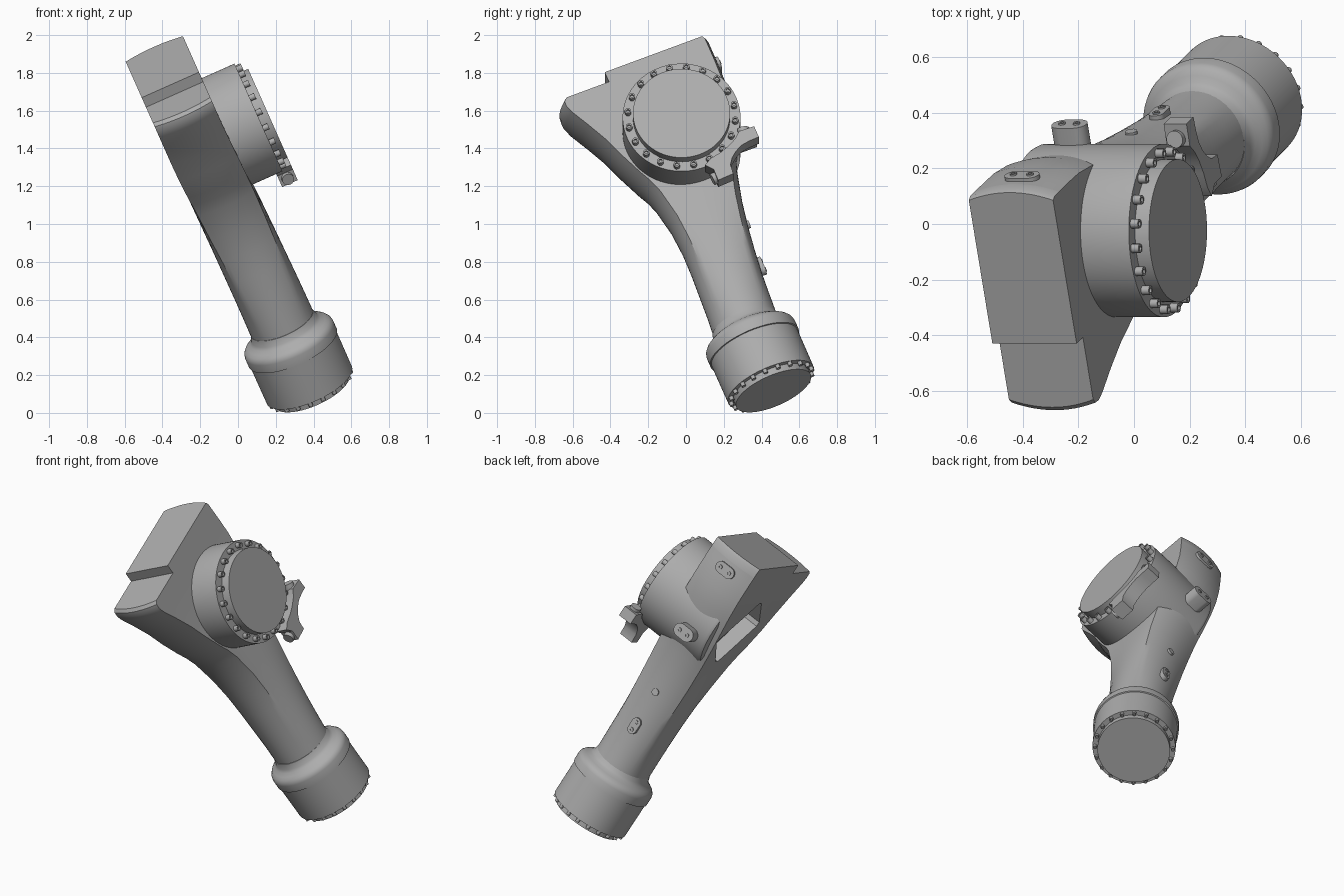
import bpy, bmesh, math
from mathutils import Matrix, Vector

if "Cube" in bpy.data.objects:
    bpy.data.objects.remove(bpy.data.objects["Cube"])

grey = bpy.data.materials.new("machined grey")
grey.diffuse_color = (0.42, 0.42, 0.42, 1)
grey.use_nodes = True
grey.node_tree.nodes["Principled BSDF"].inputs["Base Color"].default_value = grey.diffuse_color

# Link frame: x = joint axis, y = back of the arm, z = along the arm
TILT = Matrix.Rotation(math.radians(-24), 4, 'Y') @ Matrix.Rotation(math.radians(22), 4, 'X')
AXIS = {'x': Vector((1, 0, 0)), 'y': Vector((0, 1, 0)), 'z': Vector((0, 0, 1))}


def finish(name, bm):
    bmesh.ops.recalc_face_normals(bm, faces=bm.faces)
    me = bpy.data.meshes.new(name)
    bm.to_mesh(me)
    bm.free()
    me.materials.append(grey)
    ob = bpy.data.objects.new(name, me)
    bpy.context.collection.objects.link(ob)
    return ob


def loft(bm, rings):
    """Skin a list of closed point rings and cap both ends."""
    vs = [[bm.verts.new(p) for p in ring] for ring in rings]
    n = len(vs[0])
    for lo, hi in zip(vs, vs[1:]):
        for i in range(n):
            j = (i + 1) % n
            bm.faces.new((lo[i], lo[j], hi[j], hi[i]))
    bm.faces.new(vs[0][::-1])
    bm.faces.new(vs[-1])


def turned(bm, origin, axis, profile, n=64, stretch=None):
    """Turn (radius, height) pairs about an axis; stretch pulls it into a stadium."""
    d = AXIS[axis] if isinstance(axis, str) else axis.normalized()
    u = d.orthogonal().normalized()
    v = d.cross(u)
    rings = []
    for r, h in profile:
        ring = []
        for i in range(n):
            t = math.tau * (i + 0.5) / n
            p = (u * math.cos(t) + v * math.sin(t)) * r
            if stretch:
                p += stretch * (1 if p.dot(stretch) > 0 else -1)
            ring.append(Vector(origin) + d * h + p)
        rings.append(ring)
    loft(bm, rings)


def prism(bm, pts, a0, a1):
    loft(bm, [[Vector((a, p, w)) for p, w in pts] for a in (a0, a1)])


def section(w, front, back, centre, half, square, bulge=0.03, k=12):
    """Cross-section blending from round (0) to a bulged slab (1)."""
    hp, mid = (back - front) / 2, (front + back) / 2
    ring = []
    for side in range(4):
        for i in range(k):
            s = -1 + 2 * i / k
            t = math.radians(45 * s + 90 * side)
            x, y = math.cos(t), math.sin(t)
            end = 1 - bulge / hp
            e = end + bulge / hp * (1 - s * s)
            bx, by = [(1, s * end), (-s, e), (-1, -s * end), (s, -e)][side]
            q = square
            ring.append(Vector((centre + half * (x * (1 - q) + bx * q),
                                mid + hp * (y * (1 - q) + by * q), w)))
    return ring


# Arm: round neck flowing into a wide slab with a stepped top
bm = bmesh.new()
rows = [
    (0.10, .230, .590, .405, .178, 0), (0.20, .236, .592, .405, .178, 0),
    (0.31, .245, .598, .405, .177, .1), (0.437, .252, .607, .404, .176, .25),
    (0.57, .260, .622, .402, .175, .4), (0.705, .263, .640, .400, .174, .55),
    (0.85, .255, .665, .397, .173, .7), (1.014, .227, .704, .393, .171, .84),
    (1.09, .203, .728, .390, .170, .9), (1.153, .175, .750, .387, .169, .95),
    (1.28, .125, .790, .383, .168, 1), (1.403, .080, .825, .380, .167, 1),
    (1.52, .024, .842, .379, .166, 1), (1.62, -.028, .845, .379, .166, 1),
    (1.66, -.042, .845, .379, .166, 1), (1.69, -.040, .845, .379, .166, 1),
    (1.707, -.022, .845, .379, .166, 1)]
loft(bm, [section(*r) for r in rows])
arm = finish("arm", bm)

# Raised block on top of the slab
bm = bmesh.new()
block = [section(w, .25, b, .379, .166, 1) for w, b in ((1.69, .845), (1.75, .845), (1.767, .836))]
for ring in block:
    for p in ring:
        if p.y < .3:
            p.y = .25
loft(bm, block)
finish("top_block", bm)

# Joint drum with recessed bolt ring and raised lid
DRUM = Vector((0, .497, 1.293))
bm = bmesh.new()
turned(bm, DRUM, 'x', [(.285, .245), (.303, .252), (.312, .27), (.312, .735),
                       (.257, .735), (.257, .79)], 96)
drum = finish("joint_drum", bm)

# Rectangular pocket in the slab behind the drum
bm = bmesh.new()
prism(bm, [(.44, 1.5), (.47, 1.495), (.72, 1.25), (.725, 1.22), (.54, 1.07),
           (.51, 1.07), (.28, 1.32), (.28, 1.35)], .1, .31)
cutter = finish("pocket_cutter", bm)
cutter.hide_render = True
for ob in (arm, drum):
    mod = ob.modifiers.new("pocket", 'BOOLEAN')
    mod.object, mod.operation, mod.solver = cutter, 'DIFFERENCE', 'EXACT'
    bpy.context.view_layer.objects.active = ob
    bpy.ops.object.modifier_apply(modifier=mod.name)
bpy.data.objects.remove(cutter)

# Wrist flange with rounded shoulder, seam, bolt ring and end disc
FLANGE = Vector((.405, .41, 0))
bm = bmesh.new()
turned(bm, FLANGE, 'z', [(.215, -.222), (.215, -.185), (.246, -.185), (.247, .045), (.254, .047),
                         (.254, .095), (.250, .112), (.239, .126), (.222, .138), (.200, .150),
                         (.187, .166), (.178, .20)], 96)
finish("wrist_flange", bm)

# Bolt rings: small socket heads on both flanges
for name, c, ax, r, h, n in (("drum_bolts", DRUM, 'x', .285, .735, 20),
                             ("flange_bolts", FLANGE, 'z', .231, -.185, 20)):
    bm = bmesh.new()
    s = 1 if h > 0 else -1
    for i in range(n):
        t = math.tau * (i + .5) / n
        off = (0, r * math.cos(t), r * math.sin(t)) if ax == 'x' else (r * math.cos(t), r * math.sin(t), 0)
        hs = 1 if ax == 'x' else .7
        turned(bm, c + Vector(off) + AXIS[ax] * h, ax,
               [(.017 * hs, -.005 * s), (.017 * hs, .03 * s * hs), (.009 * hs, .03 * s * hs),
                (.009 * hs, .018 * s * hs)], 12)
    finish(name, bm)


def rim(y, u):
    """Upright offset from the drum centre, turned into the link frame."""
    c, s = math.cos(math.radians(22)), math.sin(math.radians(22))
    return (DRUM.y + c * y + s * u, DRUM.z - s * y + c * u)


# Forked bracket clamped on the drum rim
bm = bmesh.new()
prism(bm, [rim(*p) for p in (
    (.124, -.300), (.154, -.262), (.205, -.228), (.248, -.190), (.282, -.150), (.304, -.105),
    (.384, -.075), (.409, -.137), (.359, -.160), (.318, -.185), (.288, -.220), (.268, -.258),
    (.259, -.298), (.274, -.350), (.194, -.388), (.170, -.325))], .70, .79)
finish("rim_bracket", bm)

# Round pins on the two bracket ends
bm = bmesh.new()
for a, b in (((.335, -.12), (.327, -.07)), ((.22, -.335), (.163, -.365))):
    p, q = Vector((.745, *rim(*a))), Vector((.745, *rim(*b)))
    turned(bm, p, q - p, [(.032, 0), (.032, (q - p).length)], 24)
finish("bracket_pins", bm)

# Oval connector pads on the back: height on arm, surface, rise, radius, stretch
for name, w, p0, p1, r, st in (("top_pad", 1.645, .82, .856, .036, (.03, 0, 0)),
                               ("drum_pad", 1.187, .70, .868, .042, (.026, 0, 0)),
                               ("arm_pad", .474, .59, .632, .029, (0, 0, .024))):
    bm = bmesh.new()
    st = Vector(st)
    turned(bm, (.38 if w > 1 else .4, p0, w), 'y', [(r, 0), (r, p1 - p0)], 32, st)
    # Two screws on each pad
    for s in (-1, 1):
        turned(bm, Vector((.38 if w > 1 else .4, p1, w)) + st * s * 1.1, 'y',
               [(.013, -.003), (.013, .006), (.007, .006), (.007, .001)], 12)
    finish(name, bm)

# Small locating nub on the back of the arm
bm = bmesh.new()
turned(bm, (.397, .62, .725), 'y', [(.022, 0), (.022, .034)], 20)
finish("arm_nub", bm)

# Lean the whole link into place and shade it
for ob in bpy.context.scene.objects:
    ob.data.transform(TILT)
    ob.select_set(True)
    bpy.context.view_layer.objects.active = ob
bpy.ops.object.shade_smooth_by_angle(angle=math.radians(32))
